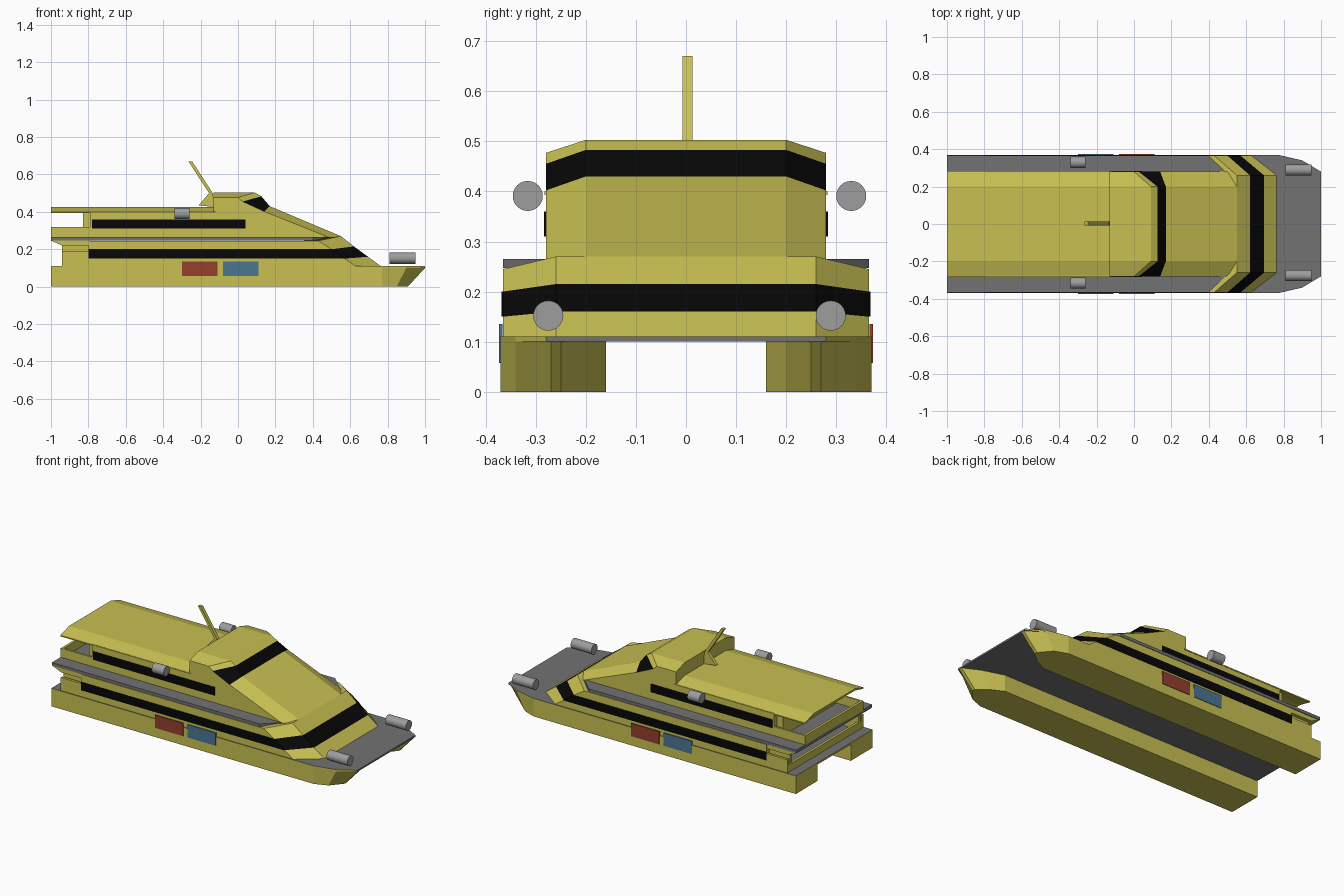
import bpy
import bmesh
import math

if "Cube" in bpy.data.objects:
    bpy.data.objects.remove(bpy.data.objects["Cube"])


def material(name, r, g, b):
    m = bpy.data.materials.new(name)
    m.use_nodes = True
    m.diffuse_color = (r, g, b, 1)
    node = next(n for n in m.node_tree.nodes if n.type == 'BSDF_PRINCIPLED')
    node.inputs["Base Color"].default_value = (r, g, b, 1)
    return m


YELLOW = material("hull_yellow", 0.58, 0.53, 0.085)
BLACK = material("window_black", 0.002, 0.002, 0.002)
GREY = material("deck_grey", 0.17, 0.17, 0.17)
SILVER = material("canister_silver", 0.34, 0.34, 0.34)
RED = material("panel_red", 0.30, 0.05, 0.025)
BLUE = material("panel_blue", 0.07, 0.18, 0.29)


def loft(name, rings, mat, second=None, rule=None):
    """Skin matching rings of points, cap both ends; rule picks faces of the second material."""
    bm = bmesh.new()
    rows = [[bm.verts.new(p) for p in ring] for ring in rings]
    n = len(rows[0])
    for a, b in zip(rows, rows[1:]):
        for i in range(n):
            j = (i + 1) % n
            bm.faces.new((a[i], a[j], b[j], b[i]))
    bm.faces.new(rows[0][::-1])
    bm.faces.new(rows[-1])
    bmesh.ops.recalc_face_normals(bm, faces=bm.faces)
    if rule:
        for f in bm.faces:
            f.material_index = int(rule(f))
    mesh = bpy.data.meshes.new(name)
    bm.to_mesh(mesh)
    bm.free()
    mesh.materials.append(mat)
    if second:
        mesh.materials.append(second)
    ob = bpy.data.objects.new(name, mesh)
    bpy.context.collection.objects.link(ob)
    return ob


def side_prism(name, xz, y0, y1, mat):
    return loft(name, [[(x, y, z) for x, z in xz] for y in (y0, y1)], mat)


def plan_prism(name, xy, z0, z1, mat, second=None, rule=None):
    return loft(name, [[(x, y, z) for x, y in xy] for z in (z0, z1)], mat, second, rule)


def box(name, x0, x1, y0, y1, z0, z1, mat):
    return side_prism(name, [(x0, z0), (x1, z0), (x1, z1), (x0, z1)], y0, y1, mat)


def cabin(name, centre, edge, y_in, y_out, band):
    """House with a facetted front: bevelled corners, dark windscreen in the z band."""
    rings = [[(x, y, z) for x, z in prof] for prof, y in
             ((edge, -y_out), (centre, -y_in), (centre, y_in), (edge, y_out))]

    def windscreen(f):
        c = f.calc_center_median()
        return f.normal.x > 0.2 and abs(c.y) < y_out - 0.01 and band[0] < c.z < band[1]
    return loft(name, rings, YELLOW, BLACK, windscreen)


SIDES = (("right", -1), ("left", 1))

# Twin hulls with raked, tapering bows
hull_plan = [(-1, .16), (-1, .37), (.77, .37), (.9, .34), (1, .27), (1, .25), (.9, .2), (.77, .16)]


def rake(x):
    return x if x < .77 else .77 + (x - .77) * .6


for side, s in SIDES:
    loft(side + "_hull", [[(rake(x), s * y, 0) for x, y in hull_plan],
                          [(x, s * y, .1) for x, y in hull_plan]], YELLOW)

# Main deck, grey above and below with yellow edges
half = [(-1, .37), (.77, .37), (.9, .34), (1, .28)]
plan_prism("main_deck", half + [(x, -y) for x, y in half[::-1]], .1, .11, GREY, YELLOW,
           lambda f: abs(f.normal.z) < .5 and f.normal.x < .9)

# Lower cabin
cabin("lower_cabin",
      [(-.8, .1), (-.8, .245), (.45, .245), (.55, .27), (.62, .215), (.695, .16), (.77, .105)],
      [(-.8, .1), (-.8, .245), (.35, .245), (.43, .245), (.50, .20), (.57, .15), (.635, .105)],
      .26, .365, (.17, .20))

# Upper deck with its brow at the stern
plan_prism("upper_deck", [(-1, -.365), (.40, -.365), (.49, -.28), (.49, .28), (.40, .365), (-1, .365)],
           .247, .265, GREY)
side_prism("upper_deck_brow", [(-1, .246), (-.94, .22), (-.79, .22), (-.79, .246)],
           -.362, .362, YELLOW)

# Upper cabin and wheelhouse
box("upper_cabin", -.79, -.12, -.28, .28, .26, .402, YELLOW)
box("upper_cabin_aft_wall", -.83, -.79, -.25, .25, .26, .405, YELLOW)
cabin("wheelhouse",
      [(-.13, .25), (-.13, .503), (.09, .503), (.125, .483), (.17, .43), (.55, .27), (.55, .25)],
      [(-.13, .25), (-.13, .477), (0, .477), (.025, .455), (.14, .402), (.50, .258), (.50, .25)],
      .2, .28, (.42, .46))

# Thin roof with sloping edges
roof = [(-.283, .40), (-.2, .425), (.2, .425), (.283, .40), (.283, .393), (.2, .413), (-.2, .413), (-.283, .393)]
loft("aft_roof", [[(x, y, z) for y, z in roof] for x in (-1, -.12)], YELLOW)

# Mast
side_prism("mast", [(-.265, .67), (-.245, .67), (-.135, .5), (-.125, .425), (-.21, .435), (-.155, .5)],
           -.007, .013, YELLOW)

# Stern rails
box("lower_stern_rail", -.94, -.925, -.365, .365, .105, .155, YELLOW)
box("upper_stern_rail", -1, -.985, -.28, .28, .26, .32, YELLOW)

# Fittings on both sides
for side, s in SIDES:
    box(side + "_lower_rail", -.94, -.79, s * .35, s * .365, .105, .19, YELLOW)
    box(side + "_lower_aft_screen", -.94, -.79, s * .32, s * .34, .105, .23, YELLOW)
    box(side + "_upper_rail", -1, -.78, s * .268, s * .28, .26, .32, YELLOW)
    side_prism(side + "_lower_window", [(-.8, .15), (.57, .15), (.50, .20), (-.8, .20)],
               s * .362, s * .368, BLACK)
    box(side + "_upper_window", -.78, .04, s * .277, s * .284, .31, .36, BLACK)
    fore, aft = (BLUE, RED) if s < 0 else (RED, BLUE)
    box(side + "_aft_panel", -.30, -.11, s * .366, s * .373, .057, .135, aft)
    box(side + "_fore_panel", -.08, .11, s * .366, s * .373, .057, .135, fore)

    # Life raft canisters
    for place, x, y, z, length in (("bow", .88, .282, .152, .14), ("side", -.30, .323, .391, .08)):
        bpy.ops.mesh.primitive_cylinder_add(vertices=24, radius=.03, depth=length,
                                            location=(x, s * y + .007, z),
                                            rotation=(0, math.pi / 2, 0))
        can = bpy.context.object
        can.name = side + "_" + place + "_canister"
        can.data.materials.append(SILVER)
        bpy.ops.object.shade_smooth_by_angle()
